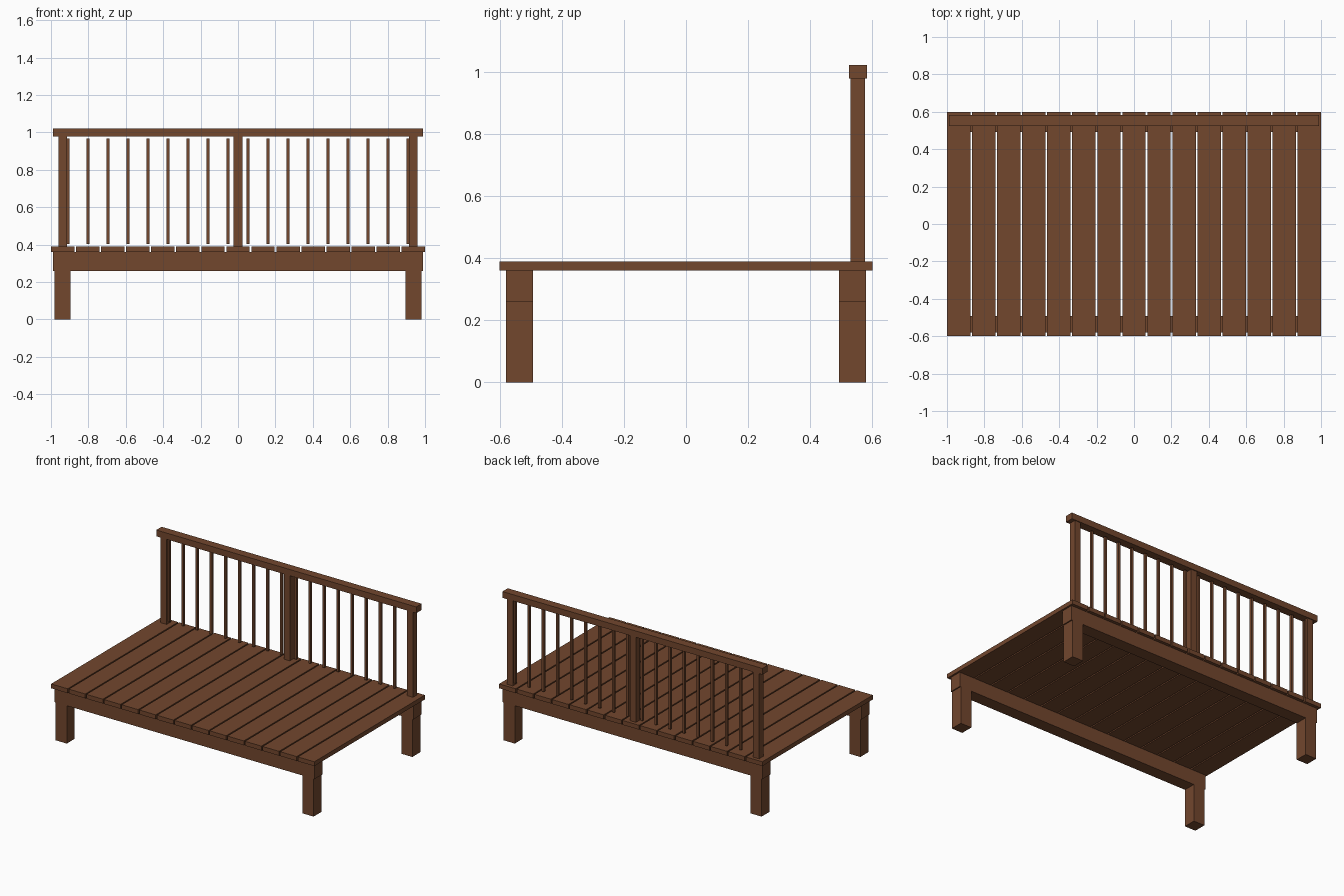
import bpy

if "Cube" in bpy.data.objects:
    bpy.data.objects.remove(bpy.data.objects["Cube"])

wood = bpy.data.materials.new("brown wood")
wood.diffuse_color = (0.17, 0.063, 0.027, 1)
wood.use_nodes = True
wood.node_tree.nodes["Principled BSDF"].inputs["Base Color"].default_value = wood.diffuse_color


def box(name, x, y, z):
    """Box from (min, max) ranges on each axis."""
    bpy.ops.mesh.primitive_cube_add(size=1, location=[sum(r) / 2 for r in (x, y, z)])
    ob = bpy.context.object
    ob.name = name
    ob.scale = [r[1] - r[0] for r in (x, y, z)]
    bpy.ops.object.transform_apply(location=False, rotation=False, scale=True)
    ob.data.materials.append(wood)
    return ob


def around(c, w):
    return (c - w / 2, c + w / 2)


# deck boards
BOARDS, BOARD_W = 15, 0.125
for i in range(BOARDS):
    c = -1 + BOARD_W / 2 + i * (2 - BOARD_W) / (BOARDS - 1)
    box(f"deck_board_{i + 1}", around(c, BOARD_W), (-0.6, 0.6), (0.36, 0.39))

# beams and legs, front and back
for side, s in (("front", -1), ("back", 1)):
    y = around(s * 0.536, 0.086)
    box(f"{side}_beam", (-0.988, 0.988), y, (0.26, 0.36))
    for end, e in (("left", -1), ("right", 1)):
        box(f"{side}_{end}_leg", around(e * 0.938, 0.084), y, (0, 0.26))

# railing posts
RAIL_Y = 0.553
for name, c in (("left", -0.936), ("middle", 0), ("right", 0.936)):
    box(f"{name}_post", around(c, 0.046), around(RAIL_Y, 0.046), (0.39, 0.978))

# balusters
for i in range(18):
    c = -0.91 + i * 1.82 / 17
    box(f"baluster_{i + 1}", around(c, 0.016), around(RAIL_Y, 0.016), (0.404, 0.967))

# top rail
box("top_rail", (-0.988, 0.988), around(RAIL_Y, 0.058), (0.978, 1.021))
